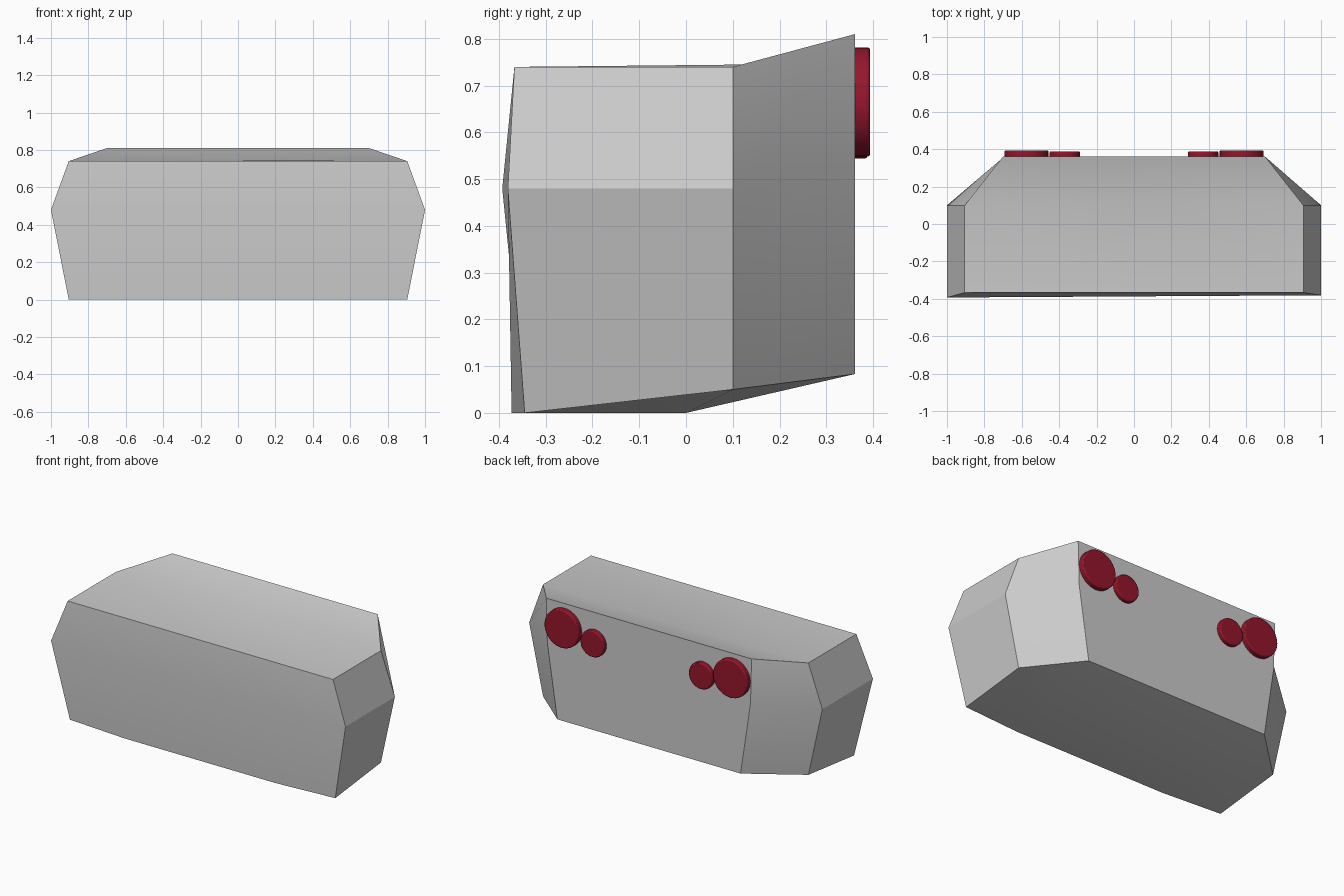
import bpy, bmesh, math

if "Cube" in bpy.data.objects:
    bpy.data.objects.remove(bpy.data.objects["Cube"])

# Half cross-sections (x, y, z): keel, sill, waist, shoulder
FRONT = [(.515, -.373, 0), (.905, -.345, 0), (1.0, -.387, .48), (.905, -.367, .74)]
MID = [(.58, 0, 0), (.905, .1, .05), (1.0, .1, .48), (.905, .1, .74)]
REAR = [(.625, .361, .083), (.625, .361, .083), (.693, .361, .535), (.70, .361, .81)]


def smooth(obj, angle=30):
    bpy.ops.object.select_all(action='DESELECT')
    obj.select_set(True)
    bpy.context.view_layer.objects.active = obj
    bpy.ops.object.shade_smooth_by_angle(angle=math.radians(angle))


def ring(bm, half, centre):
    """Full section: right half upward, top centre, left half downward."""
    pts = half + [centre] + [(-x, y, z) for x, y, z in reversed(half)]
    return [bm.verts.new(p) for p in pts]


# Bumper body: three sections lofted together and capped
bm = bmesh.new()
rings = [ring(bm, FRONT, (0, -.367, .74)),
         ring(bm, MID, (0, .12, .745)),
         ring(bm, REAR, (0, .361, .81))]
for a, b in zip(rings, rings[1:]):
    n = len(a)
    for i in range(n):
        j = (i + 1) % n
        bm.faces.new((a[i], a[j], b[j], b[i]))
f, r = rings[0], rings[2]
f[2].co.y, f[6].co.y = -.381, -.393          # front waist is slightly skewed
bm.faces.new((f[8], f[0], f[1], f[2], f[6], f[7]))
bm.faces.new((f[6], f[2], f[3], f[4], f[5]))
bm.faces.new(list(reversed(r)))
bmesh.ops.remove_doubles(bm, verts=bm.verts, dist=1e-4)
bmesh.ops.recalc_face_normals(bm, faces=bm.faces)
mesh = bpy.data.meshes.new("bumper_body")
bm.to_mesh(mesh)
bm.free()
body = bpy.data.objects.new("bumper_body", mesh)
bpy.context.collection.objects.link(body)
smooth(body)

# Tail lights: a large and a small red disc on each side
red = bpy.data.materials.new("light_red")
red.diffuse_color = (.30, .008, .025, 1)
red.use_nodes = True
red.node_tree.nodes["Principled BSDF"].inputs["Base Color"].default_value = red.diffuse_color


def light(name, x, z, radius, y_end):
    y_start = .35
    bpy.ops.mesh.primitive_cylinder_add(
        vertices=40, radius=radius, depth=y_end - y_start,
        location=(x, (y_start + y_end) / 2, z), rotation=(math.pi / 2, 0, 0))
    obj = bpy.context.object
    obj.name = name
    obj.data.materials.append(red)
    bevel = obj.modifiers.new("rim", 'BEVEL')
    bevel.width = .006
    bevel.segments = 2
    bevel.limit_method = 'ANGLE'
    smooth(obj, 40)


for side, s in (("right", 1), ("left", -1)):
    light("outer_tail_light_" + side, s * .575, .665, .117, .394)
    light("inner_tail_light_" + side, s * .37, .625, .081, .388)
